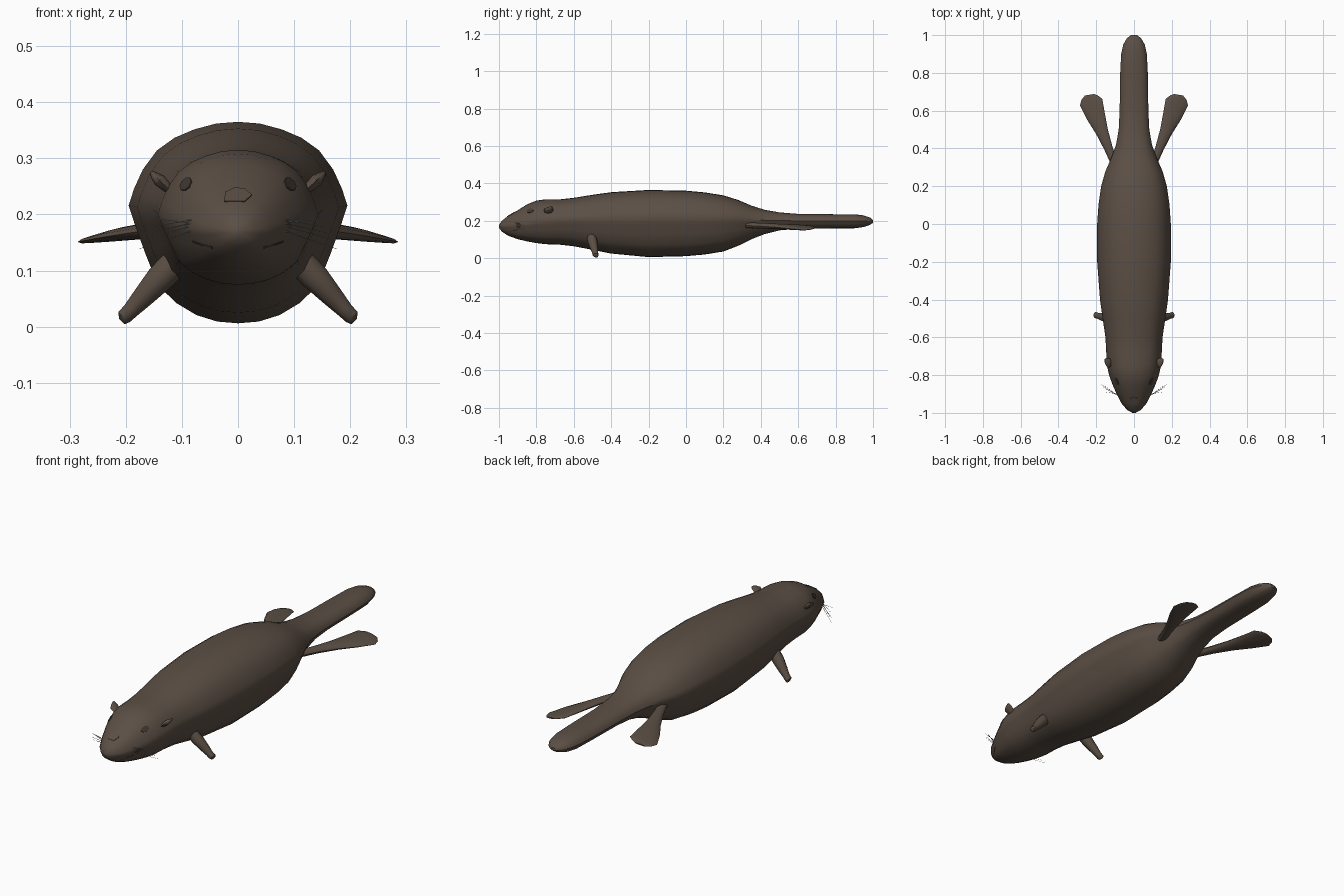
import bpy, bmesh, math
from mathutils import Vector
from mathutils.bvhtree import BVHTree

if "Cube" in bpy.data.objects:
    bpy.data.objects.remove(bpy.data.objects["Cube"])


def material(name, rgb):
    m = bpy.data.materials.new(name)
    m.diffuse_color = (*rgb, 1)
    m.use_nodes = True
    m.node_tree.nodes["Principled BSDF"].inputs["Base Color"].default_value = m.diffuse_color
    return m


FUR = material("brown_fur", (0.105, 0.078, 0.059))
DARK = material("dark_brown", (0.055, 0.04, 0.031))
GREY = material("whisker_grey", (0.3, 0.29, 0.28))


def finish(name, bm, mat, angle=40):
    bmesh.ops.recalc_face_normals(bm, faces=bm.faces)
    me = bpy.data.meshes.new(name)
    bm.to_mesh(me)
    bm.free()
    ob = bpy.data.objects.new(name, me)
    bpy.context.collection.objects.link(ob)
    me.materials.append(mat)
    bpy.ops.object.select_all(action='DESELECT')
    ob.select_set(True)
    bpy.context.view_layer.objects.active = ob
    bpy.ops.object.shade_smooth_by_angle(angle=math.radians(angle))
    return ob


def loft(rings):
    """Skin a list of closed rings and cap both ends."""
    bm = bmesh.new()
    rows = [[bm.verts.new(p) for p in r] for r in rings]
    n = len(rows[0])
    for a, b in zip(rows, rows[1:]):
        for i in range(n):
            bm.faces.new((a[i], a[(i + 1) % n], b[(i + 1) % n], b[i]))
    bm.faces.new(rows[0])
    bm.faces.new(rows[-1])
    return bm


def limb(path, side, sides=10):
    """Rings along a path of (centre, half-width vector, half-thickness vector)."""
    rings = []
    for c, u, v in path:
        ring = []
        for i in range(sides):
            t = math.tau * i / sides
            p = Vector(c) + Vector(u) * math.cos(t) + Vector(v) * math.sin(t)
            ring.append((p.x * side, p.y, p.z))
        rings.append(ring)
    return loft(rings)


# Body, head and tail: y, half width, top, bottom, height of the widest line
stations = [
    (-1.0, .008, .178, .163, .17), (-.985, .036, .2, .143, .17), (-.95, .066, .227, .12, .172),
    (-.9, .092, .256, .102, .178), (-.85, .114, .288, .09, .186), (-.8, .132, .308, .081, .195),
    (-.75, .143, .315, .075, .2), (-.68, .147, .314, .073, .205), (-.6, .151, .323, .064, .208),
    (-.5, .166, .339, .045, .21), (-.4, .18, .353, .025, .213), (-.2, .195, .365, .006, .216),
    (0, .195, .361, .011, .216), (.1, .188, .352, .02, .215), (.2, .174, .336, .036, .213),
    (.28, .151, .311, .067, .21), (.35, .12, .281, .102, .206), (.42, .095, .259, .129, .203),
    (.5, .081, .245, .149, .201), (.6, .076, .237, .158, .2), (.8, .073, .235, .16, .2),
    (.9, .068, .235, .16, .2), (.95, .057, .229, .167, .199), (.985, .037, .217, .179, .198),
    (1.0, .015, .203, .19, .197),
]
# Half cross-section: round back, straight lower flanks, rounded belly
half = [(0, 1), (.2, .98), (.4, .91), (.58, .81), (.74, .66), (.87, .43), (.95, .2), (1, 0),
        (.94, -.17), (.85, -.4), (.73, -.68), (.56, -.83), (.38, -.93), (.19, -.985), (0, -1)]
profile = half + [(-x, z) for x, z in half[-2:0:-1]]
rings = [[(w * x, y, mid + z * (top - mid if z > 0 else mid - bot)) for x, z in profile]
         for y, w, top, bot, mid in stations]
body_mesh = loft(rings)
bmesh.ops.recalc_face_normals(body_mesh, faces=body_mesh.faces)
skin = BVHTree.FromBMesh(body_mesh)
finish("body", body_mesh, FUR)


def on_skin(x, z):
    """Point and normal of the face at a given x and z, seen from the front."""
    hit, normal, _, _ = skin.ray_cast(Vector((x, -2, z)), Vector((0, 1, 0)))
    return hit, normal


def plate(name, outline, mat, lift=.003):
    """Thin raised plate whose outline follows the face."""
    bm = bmesh.new()
    outer, inner = [], []
    for x, z in outline:
        p, n = on_skin(x, z)
        outer.append(bm.verts.new(p + n * lift))
        inner.append(bm.verts.new(p - n * lift))
    k = len(outline)
    bm.faces.new(outer)
    bm.faces.new(inner[::-1])
    for i in range(k):
        j = (i + 1) % k
        bm.faces.new((outer[i], inner[i], inner[j], outer[j]))
    finish(name, bm, mat, 30)


# Nose pad
plate("nose", [(-.024, .222), (-.022, .238), (-.006, .246), (.012, .244), (.024, .233), (.012, .222)], FUR)

for side, tag in ((1, "left"), (-1, "right")):
    # Eye: tilted oval
    oval = []
    for i in range(8):
        t = math.tau * i / 8
        a, b = .013 * math.cos(t), .008 * math.sin(t)
        oval.append((side * (.092 - a * .6 + b * .8), .253 + a * .8 + b * .6))
    plate("eye_" + tag, oval, DARK)

    # Mouth corner
    plate("mouth_" + tag, [(side * .045, .139), (side * .078, .15), (side * .08, .153), (side * .046, .143)],
          DARK, .002)

    # Ear: small leaf leaning outward
    ear = [((.124, -.735, .246), (0, .022, 0), (.006, 0, -.006)),
           ((.14, -.735, .261), (0, .026, 0), (.008, 0, -.008)),
           ((.15, -.728, .270), (0, .017, 0), (.005, 0, -.005)),
           ((.155, -.72, .276), (0, .005, 0), (.002, 0, -.002))]
    finish("ear_" + tag, limb(ear, side, 8), FUR)

    # Front leg with a small paw
    leg = [((.11, -.505, .115), (0, .026, 0), (.022, 0, .016)),
           ((.137, -.5, .088), (0, .027, 0), (.021, 0, .016)),
           ((.167, -.492, .055), (0, .022, 0), (.016, 0, .013)),
           ((.19, -.486, .03), (0, .016, 0), (.012, 0, .01)),
           ((.203, -.483, .017), (0, .017, 0), (.011, 0, .009)),
           ((.207, -.48, .009), (0, .01, 0), (.005, 0, .005))]
    finish("front_leg_" + tag, limb(leg, side), FUR)

    # Hind flipper: narrow root fanning out to a blunt paddle
    flipper = [((.105, .325, .176), (.018, -.008, -.001), (0, 0, .015)),
               ((.135, .4, .174), (.021, -.009, -.002), (0, 0, .015)),
               ((.17, .49, .17), (.031, -.013, -.004), (0, 0, .014)),
               ((.203, .575, .166), (.047, -.02, -.008), (0, 0, .012)),
               ((.227, .645, .162), (.059, -.018, -.011), (0, 0, .008)),
               ((.236, .67, .161), (.042, -.012, -.008), (0, 0, .006)),
               ((.236, .684, .161), (.024, -.004, -.004), (0, 0, .003))]
    finish("hind_flipper_" + tag, limb(flipper, side, 12), FUR)

    # Whiskers: fine tapering hairs fanning out from the muzzle
    bm = bmesh.new()
    for x, z, tip in ((.083, .19, (.155, -.87, .178)), (.085, .184, (.165, -.85, .166)),
                      (.088, .178, (.17, -.86, .155)), (.085, .17, (.175, -.85, .139)),
                      (.09, .186, (.15, -.89, .192))):
        root = on_skin(x, z)[0]
        end = Vector(tip)
        d = end - root
        geo = bmesh.ops.create_cone(bm, segments=5, radius1=.0011, radius2=.0004, depth=d.length, cap_ends=True)
        for v in geo["verts"]:
            v.co = d.to_track_quat('Z', 'Y') @ v.co + (root + end) / 2
            v.co.x *= side
    finish("whiskers_" + tag, bm, GREY)
